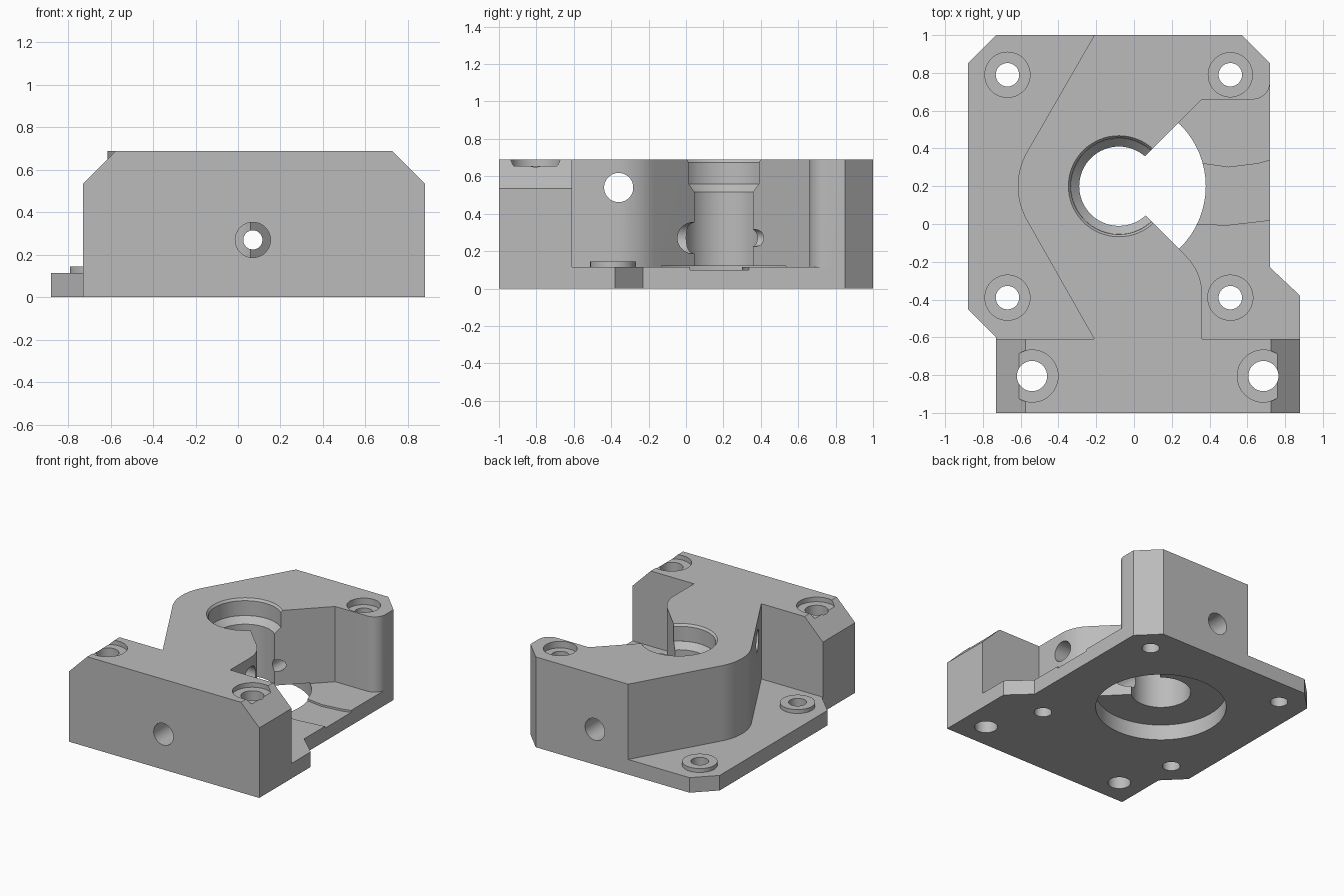
import bpy, bmesh
from math import sin, cos, radians, pi
from mathutils import Matrix

cube = bpy.data.objects.get("Cube")
if cube:
    bpy.data.objects.remove(cube, do_unlink=True)

grey = bpy.data.materials.new("grey plastic")
grey.use_nodes = True
colour = (0.5, 0.5, 0.5, 1)
grey.diffuse_color = colour
grey.node_tree.nodes["Principled BSDF"].inputs["Base Color"].default_value = colour

TOP, PLATE = 0.69, 0.115


def finish(name, bm):
    bmesh.ops.recalc_face_normals(bm, faces=bm.faces)
    mesh = bpy.data.meshes.new(name)
    bm.to_mesh(mesh)
    bm.free()
    mesh.materials.append(grey)
    obj = bpy.data.objects.new(name, mesh)
    bpy.context.collection.objects.link(obj)
    return obj


def prism(name, points, low, high, axis="Z"):
    """Extrude a flat outline along z, or an x-z outline along y."""
    place = (lambda a, b, h: (a, b, h)) if axis == "Z" else (lambda a, b, h: (a, h, b))
    bm = bmesh.new()
    face = bm.faces.new([bm.verts.new(place(a, b, low)) for a, b in points])
    new = bmesh.ops.extrude_face_region(bm, geom=[face])["geom"]
    shift = [p - q for p, q in zip(place(0, 0, high), place(0, 0, low))]
    bmesh.ops.translate(bm, vec=shift, verts=[v for v in new if isinstance(v, bmesh.types.BMVert)])
    return finish(name, bm)


def rod(name, centre, r, low, high, axis="Z", r_top=None):
    """Cylinder or cone from low to high along an axis; centre gives the other two coordinates."""
    turn = {"Z": Matrix(), "Y": Matrix.Rotation(-pi / 2, 4, "X"), "X": Matrix.Rotation(pi / 2, 4, "Y")}[axis]
    mid = list(centre)
    mid.insert("XYZ".index(axis), (low + high) / 2)
    bm = bmesh.new()
    bmesh.ops.create_cone(bm, cap_ends=True, segments=64, radius1=r,
                          radius2=r if r_top is None else r_top, depth=high - low,
                          matrix=Matrix.Translation(mid) @ turn)
    return finish(name, bm)


def arc(cx, cy, r, start, end, steps=12):
    angles = [radians(start + (end - start) * i / steps) for i in range(steps + 1)]
    return [(cx + r * cos(a), cy + r * sin(a)) for a in angles]


def combine(target, part, operation):
    mod = target.modifiers.new(operation, "BOOLEAN")
    mod.operation, mod.solver, mod.object = operation, "EXACT", part
    bpy.context.view_layer.objects.active = target
    bpy.ops.object.modifier_apply(modifier=mod.name)
    bpy.data.objects.remove(part, do_unlink=True)


# Base plate
body = prism("mount_body", [(-0.73, -1), (0.88, -1), (0.88, -0.38), (0.72, -0.23), (0.72, 0.85),
                            (0.57, 1), (-0.73, 1), (-0.88, 0.85), (-0.88, -0.45), (-0.73, -0.6)], 0, PLATE)

# Front block with chamfered upper ends
block = prism("front_block", [(-0.73, 0), (0.88, 0), (0.88, 0.535), (0.725, TOP), (-0.575, TOP),
                              (-0.73, 0.535)], -1, -0.61, "Y")
combine(body, block, "UNION")

# Tall housing with a wedge opening on one side
housing = ([(0.36, -0.7)] + arc(0.08, -0.37, 0.28, 0, 45) + [(-0.095, 0.205), (0.36, 0.66)]
           + arc(0.63, 0.75, 0.09, -90, 0) + [(0.72, 0.85), (0.57, 1), (-0.21, 1)]
           + arc(-0.25, 0.2, 0.365, 150, 210, 20) + [(-0.21, -0.61), (-0.21, -0.7)])
combine(body, prism("housing", housing, 0, TOP), "UNION")

# Raised washers around the plate holes
plate_holes = [(-0.67, 0.79), (-0.67, -0.39), (0.51, -0.39)]
for spot in plate_holes:
    combine(body, rod("washer", spot, 0.122, 0.05, 0.145), "UNION")

# Vertical screw holes, with shallow counterbores in the top
cuts = [rod("screw_hole", spot, 0.062, -0.1, 1) for spot in plate_holes + [(0.51, 0.79)]]
cuts.append(rod("screw_head", (0.51, 0.79), 0.117, TOP - 0.05, 1))
for spot in [(-0.54, -0.805), (0.685, -0.805)]:
    cuts.append(rod("front_hole", spot, 0.08, -0.1, 1))
    cuts.append(rod("front_head", spot, 0.138, 0.655, 1))

# Central bore: bearing seat, taper, shaft and lower recess
centre = (-0.08, 0.2)
cuts += [rod("bearing_seat", centre, 0.255, 0.56, 1),
         rod("seat_lip", centre, 0.245, 0.66, 0.7, r_top=0.275),
         rod("taper", centre, 0.21, 0.515, 0.561, r_top=0.255),
         rod("shaft", centre, 0.21, -0.1, 0.6),
         rod("recess", centre, 0.46, -0.1, 0.12)]

# Shallow groove across the plate beside the opening
cuts.append(prism("groove", [(0.2, 0), (0.5, -0.005), (0.8, 0.03), (0.8, 0.36), (0.66, 0.32),
                             (0.5, 0.3), (0.36, 0.32), (0.2, 0.37)], 0.1, 0.14))

# Horizontal passages, front to back and side to side
feed = (0.07, 0.27)
cuts += [rod("feed_front", feed, 0.083, -1.1, 0.2, "Y"),
         rod("feed_narrow", feed, 0.045, 0.1, 0.7, "Y"),
         rod("feed_back", feed, 0.083, 0.6, 1.1, "Y"),
         rod("side_passage", (-0.36, 0.54), 0.078, -1, 1, "X")]
for cut in cuts:
    combine(body, cut, "DIFFERENCE")

# Smooth round walls, keep edges sharp
bpy.ops.object.select_all(action="DESELECT")
body.select_set(True)
bpy.context.view_layer.objects.active = body
bpy.ops.object.shade_smooth_by_angle(angle=radians(25))
